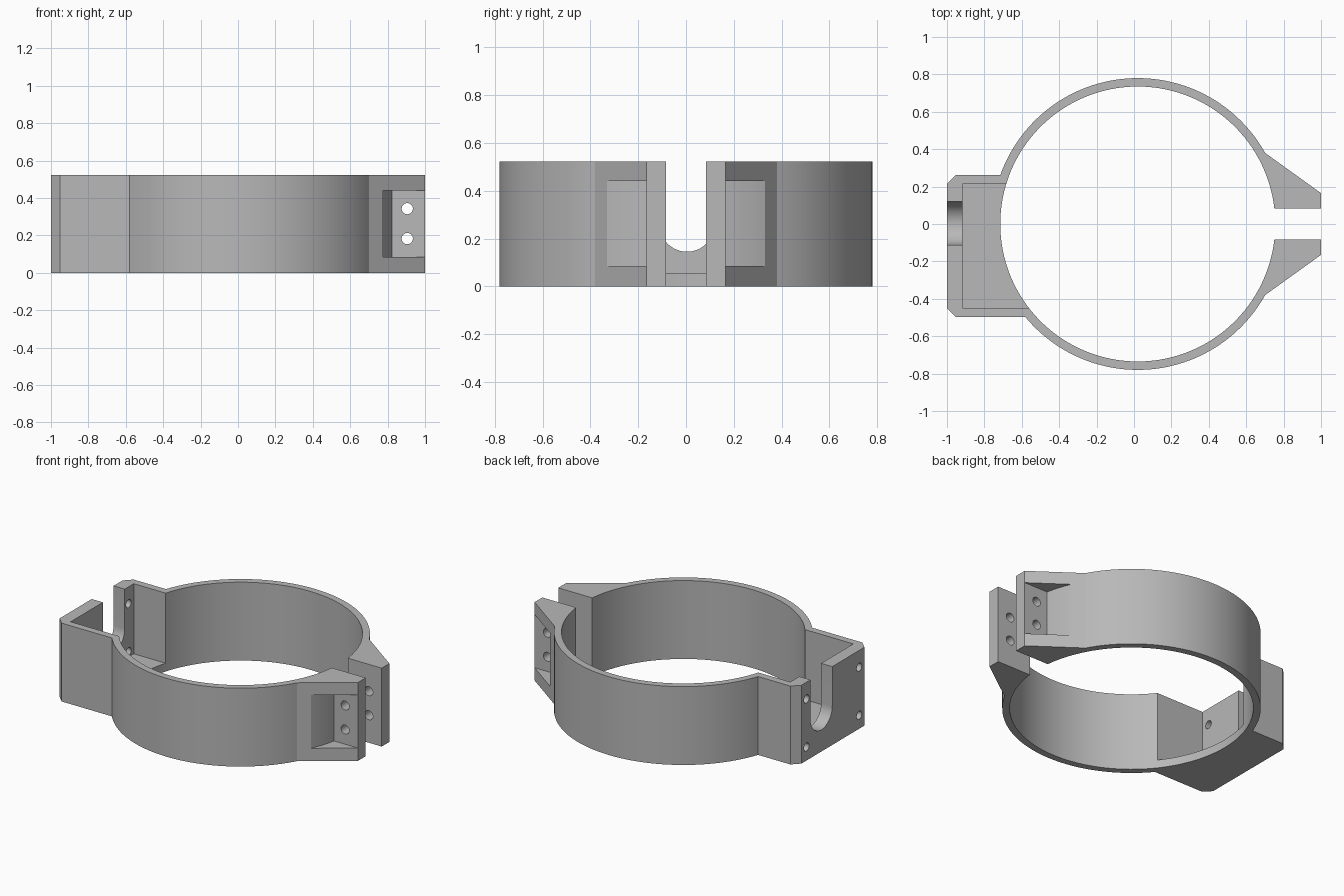
import bpy, bmesh
from math import asin, acos, atan2, cos, sin, pi, sqrt

cube = bpy.data.objects.get("Cube")
if cube:
    bpy.data.objects.remove(cube, do_unlink=True)

HEIGHT, CX = 0.522, 0.02          # clamp height, ring centre
R_OUT, R_IN = 0.78, 0.735         # ring radii
BOX_FRONT, BOX_BACK, CHAMFER = -0.497, 0.262, 0.048
GAP, LUG_TIP, LUG_ROOT = 0.084, 0.165, 0.38

grey = bpy.data.materials.new("grey plastic")
grey.use_nodes = True
grey.diffuse_color = (0.48, 0.48, 0.48, 1)
grey.node_tree.nodes["Principled BSDF"].inputs["Base Color"].default_value = grey.diffuse_color


def arc(cx, cy, r, start, end, steps):
    return [(cx + r * cos(start + (end - start) * i / steps),
             cy + r * sin(start + (end - start) * i / steps)) for i in range(steps + 1)]


def circle(cx, cy, r, steps):
    return arc(cx, cy, r, 0, 2 * pi, steps)[:-1]


def prism(name, profile, low, high, axis="Z"):
    """Extrude a flat profile from low to high along an axis."""
    place = {"X": lambda a, b, h: (h, a, b),
             "Y": lambda a, b, h: (a, h, b),
             "Z": lambda a, b, h: (a, b, h)}[axis]
    bm = bmesh.new()
    bottom = [bm.verts.new(place(a, b, low)) for a, b in profile]
    top = [bm.verts.new(place(a, b, high)) for a, b in profile]
    bm.faces.new(bottom[::-1])
    bm.faces.new(top)
    for i in range(len(profile)):
        j = (i + 1) % len(profile)
        bm.faces.new((bottom[i], bottom[j], top[j], top[i]))
    bmesh.ops.recalc_face_normals(bm, faces=bm.faces)
    mesh = bpy.data.meshes.new(name)
    bm.to_mesh(mesh)
    bm.free()
    mesh.materials.append(grey)
    obj = bpy.data.objects.new(name, mesh)
    bpy.context.collection.objects.link(obj)
    return obj


def rect(a0, a1, b0, b1):
    return [(a0, b0), (a1, b0), (a1, b1), (a0, b1)]


# Outer outline: lugs, ring arcs and chamfered mounting box
lug_angle = asin(LUG_ROOT / R_OUT)
back_angle = pi - asin(BOX_BACK / R_OUT)
front_angle = pi + asin(-BOX_FRONT / R_OUT)
outline = [(1, -LUG_TIP), (1, LUG_TIP)]
outline += arc(CX, 0, R_OUT, lug_angle, back_angle, 60)
outline += [(CHAMFER - 1, BOX_BACK), (-1, BOX_BACK - CHAMFER),
            (-1, BOX_FRONT + CHAMFER), (CHAMFER - 1, BOX_FRONT)]
outline += arc(CX, 0, R_OUT, front_angle, 2 * pi - lug_angle, 54)
clamp = prism("clamp_body", outline, 0, HEIGHT)

# Bore, clamping gap and the open pocket inside the mounting box
cutters = [
    prism("bore_cutter", circle(CX, 0, R_IN, 128), -0.1, 0.7),
    prism("gap_cutter", rect(0.5, 1.1, -GAP, GAP), -0.1, 0.7),
    prism("pocket_cutter", rect(-0.918, -0.3, -0.45, 0.214), 0.055, 0.7),
]

# Round-bottomed slot through the mounting wall
slot = arc(0.004, 0.26, 0.115, pi, 2 * pi, 24)
slot += [(slot[-1][0], 0.7), (slot[0][0], 0.7)]
cutters.append(prism("slot_cutter", slot, -1.1, -0.85, "X"))

# Four screw holes in the mounting wall
for y in (-0.395, 0.16):
    for z in (0.09, 0.41):
        cutters.append(prism("wall_hole_cutter", circle(y, z, 0.027, 20), -1.1, -0.85, "X"))

# Two bolt holes through both lugs
for z in (0.183, 0.343):
    cutters.append(prism("lug_hole_cutter", circle(0.905, z, 0.03, 24), -0.4, 0.4, "Y"))

# Bolt head recess in each lug, with a wall concentric to the ring
recess = arc(CX, 0, 0.82, asin(LUG_TIP / 0.82), 0.5, 10) + [(1.1, 0.5), (1.1, LUG_TIP)]
for side in (-1, 1):
    cutters.append(prism("lug_recess_cutter", [(x, side * y) for x, y in recess], 0.085, 0.44))

for cutter in cutters:
    cutter.hide_render = True
    mod = clamp.modifiers.new(cutter.name, "BOOLEAN")
    mod.operation, mod.solver, mod.object = "DIFFERENCE", "EXACT", cutter

# Bake the cuts and remove the helpers
depsgraph = bpy.context.evaluated_depsgraph_get()
baked = bpy.data.meshes.new_from_object(clamp.evaluated_get(depsgraph))
clamp.modifiers.clear()
clamp.data = baked
for cutter in cutters:
    bpy.data.objects.remove(cutter, do_unlink=True)

bpy.ops.object.select_all(action="DESELECT")
clamp.select_set(True)
bpy.context.view_layer.objects.active = clamp
bpy.ops.object.shade_smooth_by_angle(angle=0.3)
